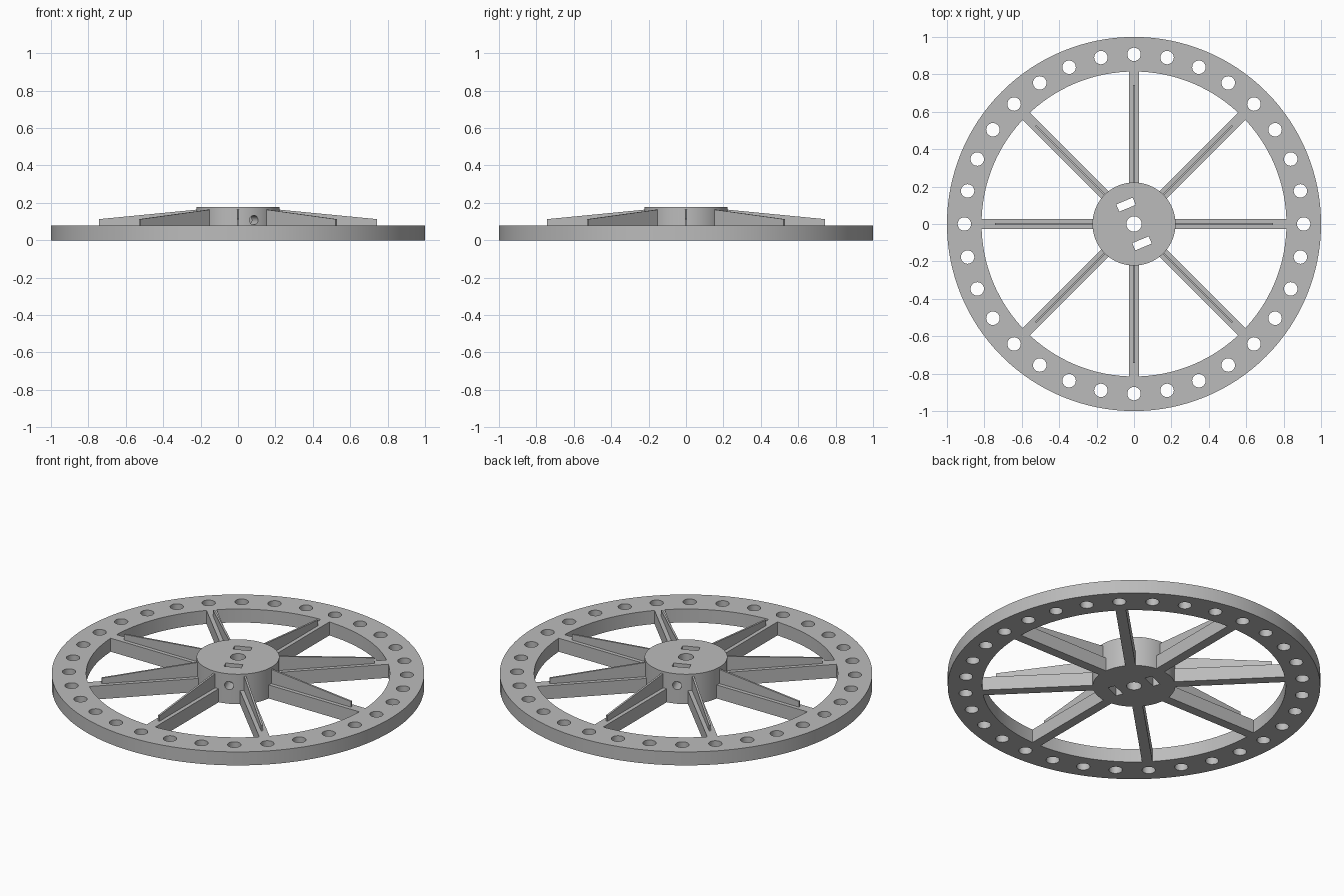
import bpy, bmesh
from math import pi, cos, sin, radians
from mathutils import Matrix

cube = bpy.data.objects.get("Cube")
if cube:
    bpy.data.objects.remove(cube, do_unlink=True)

grey = bpy.data.materials.new("plain grey")
grey.use_nodes = True
color = (0.5, 0.5, 0.5, 1)
grey.diffuse_color = color
grey.node_tree.nodes["Principled BSDF"].inputs["Base Color"].default_value = color

RIM_H, HUB_H, HUB_R, INNER_R = 0.08, 0.177, 0.222, 0.815


def add_object(name, bm):
    bmesh.ops.recalc_face_normals(bm, faces=bm.faces)
    mesh = bpy.data.meshes.new(name)
    bm.to_mesh(mesh)
    bm.free()
    mesh.materials.append(grey)
    obj = bpy.data.objects.new(name, mesh)
    bpy.context.collection.objects.link(obj)
    return obj


def add_cylinder(bm, r, z0, z1, x=0, y=0, segments=32):
    bmesh.ops.create_cone(bm, cap_ends=True, segments=segments, radius1=r, radius2=r,
                          depth=z1 - z0, matrix=Matrix.Translation((x, y, (z0 + z1) / 2)))


def add_prism(bm, profile, width, angle):
    """Extrude a radius/height profile sideways and turn it about the axle."""
    turn = Matrix.Rotation(angle, 4, "Z")
    verts = [bm.verts.new((r, -width / 2, z)) for r, z in profile]
    face = bm.faces.new(verts)
    side = bmesh.ops.extrude_face_region(bm, geom=[face])["geom"]
    new = [v for v in side if isinstance(v, bmesh.types.BMVert)]
    bmesh.ops.translate(bm, verts=new, vec=(0, width, 0))
    bmesh.ops.transform(bm, matrix=turn, verts=verts + new)


def cut(obj, bm):
    cutter = add_object("cutter", bm)
    cutter.hide_render = True
    mod = obj.modifiers.new("cut", "BOOLEAN")
    mod.operation, mod.solver, mod.object = "DIFFERENCE", "EXACT", cutter
    bpy.context.view_layer.objects.active = obj
    bpy.ops.object.modifier_apply(modifier=mod.name)
    bpy.data.objects.remove(cutter, do_unlink=True)


def smooth(obj):
    bpy.ops.object.select_all(action="DESELECT")
    obj.select_set(True)
    bpy.context.view_layer.objects.active = obj
    bpy.ops.object.shade_smooth_by_angle(angle=radians(30))


# Rim: wide ring with a circle of 32 holes
bm = bmesh.new()
add_cylinder(bm, 1, 0, RIM_H, segments=128)
rim = add_object("rim", bm)
bm = bmesh.new()
add_cylinder(bm, INNER_R, -0.1, 0.2, segments=128)
for i in range(32):
    a = i * pi / 16
    add_cylinder(bm, 0.036, -0.1, 0.2, 0.907 * cos(a), 0.907 * sin(a), 24)
cut(rim, bm)
smooth(rim)

# Hub: bore, two nut slots and a cross hole for the set screws
bm = bmesh.new()
add_cylinder(bm, HUB_R, 0, HUB_H, segments=96)
hub = add_object("hub", bm)
screw_turn = Matrix.Rotation(radians(22.5), 4, "Z")
bm = bmesh.new()
add_cylinder(bm, 0.041, -0.1, 0.3)
for side in (-1, 1):
    place = screw_turn @ Matrix.Translation((0, side * 0.112, 0.1))
    bmesh.ops.create_cube(bm, matrix=place @ Matrix.Diagonal((0.095, 0.042, 0.4, 1)))
cut(hub, bm)
bm = bmesh.new()
bmesh.ops.create_cone(bm, cap_ends=True, segments=24, radius1=0.025, radius2=0.025, depth=0.6,
                      matrix=Matrix.Translation((0, 0, 0.108)) @ screw_turn
                      @ Matrix.Rotation(pi / 2, 4, "X"))
cut(hub, bm)
smooth(hub)

# Eight flat spokes, each topped by a thin tapering rib
spokes, ribs = bmesh.new(), bmesh.new()
for i in range(8):
    a = i * pi / 4
    add_prism(spokes, [(0.218, 0), (0.817, 0), (0.817, RIM_H), (0.218, RIM_H)], 0.056, a)
    add_prism(ribs, [(0.218, RIM_H - 0.01), (0.743, RIM_H - 0.01), (0.743, 0.113), (0.218, 0.164)],
              0.011, a)
add_object("spokes", spokes)
add_object("spoke_ribs", ribs)
